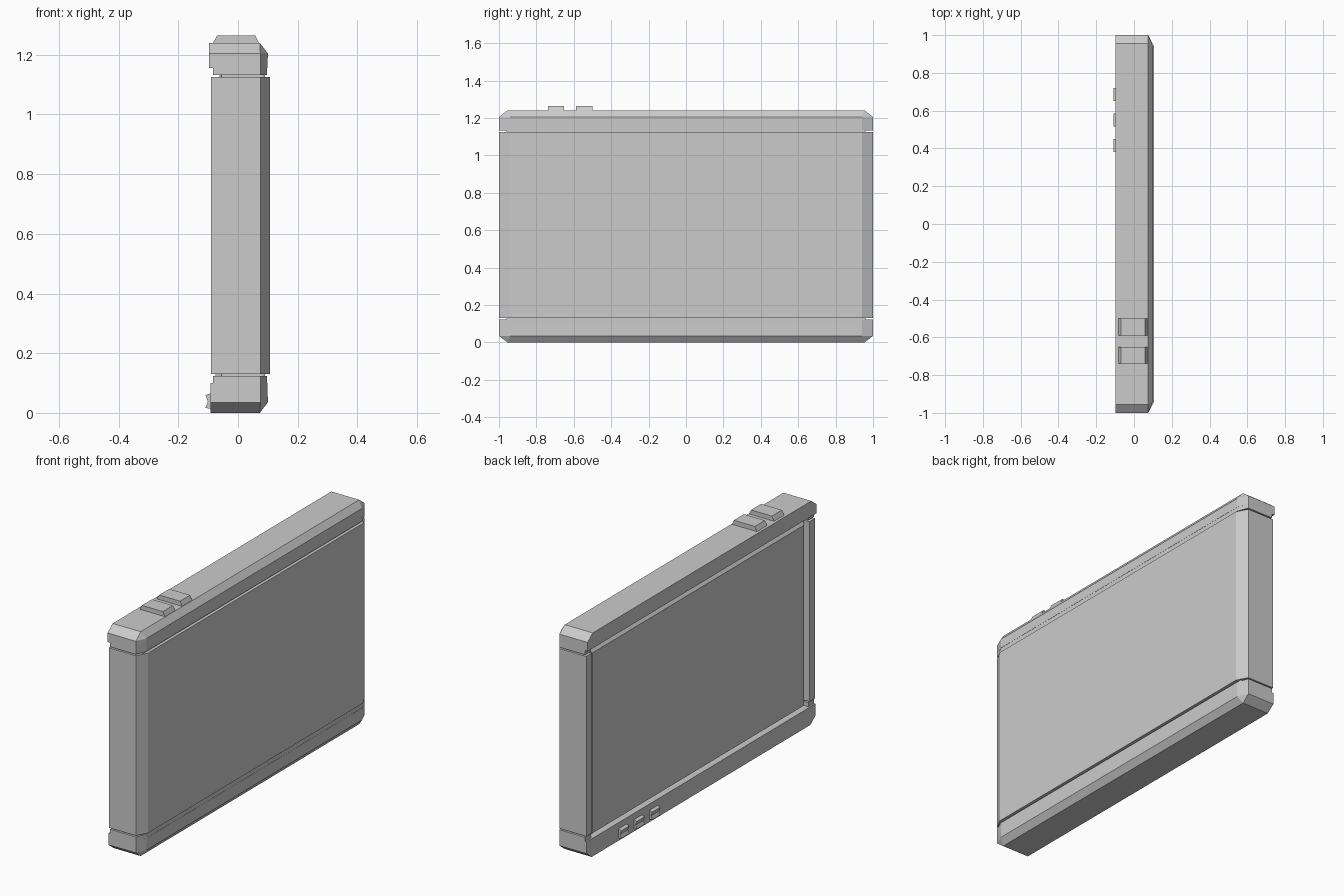
import bpy, bmesh

if "Cube" in bpy.data.objects:
    bpy.data.objects.remove(bpy.data.objects["Cube"])


def finish(name, bm):
    bmesh.ops.recalc_face_normals(bm, faces=bm.faces)
    mesh = bpy.data.meshes.new(name)
    bm.to_mesh(mesh)
    bm.free()
    obj = bpy.data.objects.new(name, mesh)
    bpy.context.collection.objects.link(obj)
    return obj


def hull(name, points):
    bm = bmesh.new()
    for p in points:
        bm.verts.new(p)
    bmesh.ops.convex_hull(bm, input=bm.verts)
    bmesh.ops.dissolve_limit(bm, angle_limit=0.01, verts=bm.verts, edges=bm.edges)
    return finish(name, bm)


def box(name, x0, x1, y0, y1, z0, z1):
    return hull(name, [(x, y, z) for x in (x0, x1) for y in (y0, y1) for z in (z0, z1)])


def extrude(name, profile, axis, a, b):
    # profile is (x, z) along y, or (x, y) along z
    bm = bmesh.new()
    verts = [bm.verts.new((u, a, v) if axis == 'y' else (u, v, a)) for u, v in profile]
    face = bm.faces.new(verts)
    new = bmesh.ops.extrude_face_region(bm, geom=[face])['geom']
    d = (0, b - a, 0) if axis == 'y' else (0, 0, b - a)
    bmesh.ops.translate(bm, vec=d, verts=[g for g in new if isinstance(g, bmesh.types.BMVert)])
    return finish(name, bm)


# Middle shell: chamfered back, raised side strips, open recess on the screen side
half = [(-0.055, 0.95), (-0.09, 0.95), (-0.09, 1.0), (0.075, 1.0), (0.107, 0.94)]
shell = half + [(x, -y) for x, y in reversed(half)]
extrude("middle_shell", shell, 'z', 0.13, 1.125)

# Inner core closing the seams between shell and caps
box("inner_core", -0.055, 0.09, -0.96, 0.96, 0.06, 1.18)

# Screen: raised panel with bevelled border
base = [(-0.05, y, z) for y in (-0.947, 0.947) for z in (0.095, 1.145)]
face = [(-0.075, y, z) for y in (-0.925, 0.925) for z in (0.115, 1.112)]
hull("screen", base + face)


# End caps: outer is the far z, shoulder the chamfer start, inner the seam
def cap(name, front, outer, shoulder, lip, inner):
    pts = []
    for s in (-1, 1):
        pts += [(front, s * 0.955, outer), (0.073, s * 0.955, outer),
                (front, s, shoulder), (0.075, s, shoulder), (0.1, s * 0.94, shoulder),
                (front, s, lip), (0.075, s, lip), (0.099, s * 0.94, lip)]
    hull(name, pts)
    # Strip behind the lip and corner ends reaching the seam
    back = [(-0.055, 0.95), (-0.083, 0.95), (-0.083, 1.0), (0.075, 1.0), (0.098, 0.94)]
    extrude(name + "_seam", back + [(x, -y) for x, y in reversed(back)], 'z', lip, inner)


cap("top_cap", -0.098, 1.24, 1.205, 1.155, 1.132)
cap("bottom_cap", -0.092, 0.0, 0.035, 0.1, 0.123)

# Top buttons: low wedges
for i, y in enumerate((-0.695, -0.545)):
    profile = [(-0.086, 1.235), (-0.07, 1.265), (0.058, 1.265), (0.073, 1.235)]
    extrude(f"top_button_{i + 1}", profile, 'y', y - 0.044, y + 0.044)

# Small front buttons with a dished face
for i, y in enumerate((0.415, 0.55, 0.685)):
    profile = [(-0.085, 0.012), (-0.109, 0.017), (-0.101, 0.037), (-0.109, 0.06), (-0.085, 0.067)]
    extrude(f"front_button_{i + 1}", profile, 'y', y - 0.035, y + 0.035)
